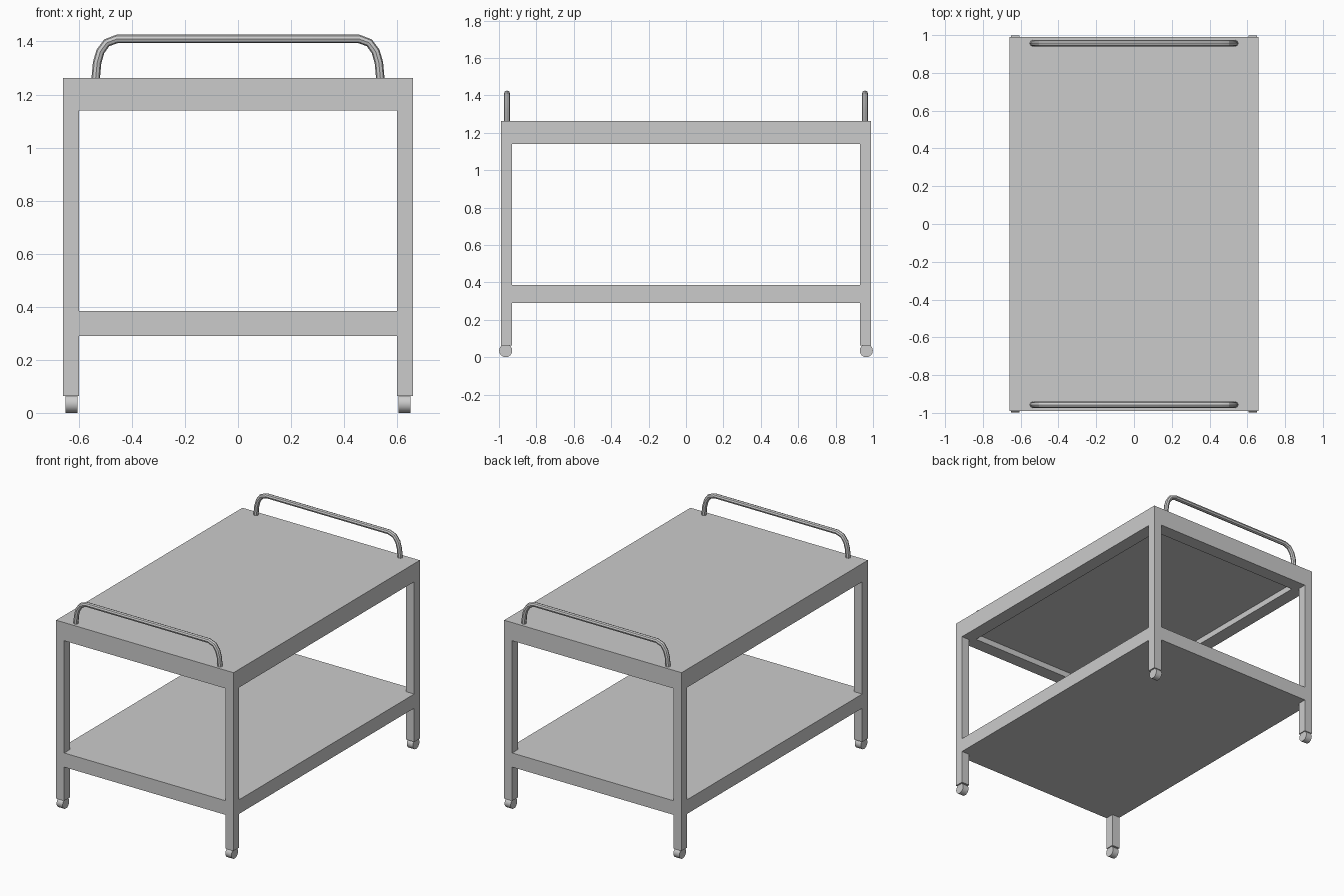
import bpy, bmesh
from mathutils import Vector

if "Cube" in bpy.data.objects:
    bpy.data.objects.remove(bpy.data.objects["Cube"])

HX, HY = 0.66, 0.99      # half footprint
LEG = 0.06               # square leg width


def finish(bm, name):
    mesh = bpy.data.meshes.new(name)
    bm.to_mesh(mesh)
    bm.free()
    obj = bpy.data.objects.new(name, mesh)
    bpy.context.collection.objects.link(obj)
    return obj


def box_bmesh(lo, hi):
    bm = bmesh.new()
    bmesh.ops.create_cube(bm, size=1)
    lo, hi = Vector(lo), Vector(hi)
    for v in bm.verts:
        v.co = (lo + hi) / 2 + v.co * (hi - lo)
    return bm


def smooth(obj):
    bpy.ops.object.select_all(action='DESELECT')
    obj.select_set(True)
    bpy.context.view_layer.objects.active = obj
    bpy.ops.object.shade_smooth_by_angle()


# Table top with a shallow recess underneath
bm = box_bmesh((-HX, -HY, 1.14), (HX, HY, 1.262))
bm.normal_update()
under = [f for f in bm.faces if f.normal.z < -0.9]
bmesh.ops.inset_region(bm, faces=under, thickness=0.13)
inner = bmesh.ops.extrude_face_region(bm, geom=under)
bmesh.ops.delete(bm, geom=under, context='FACES_ONLY')
bmesh.ops.translate(bm, vec=(0, 0, 0.04),
                    verts=[v for v in inner['geom'] if isinstance(v, bmesh.types.BMVert)])
bmesh.ops.recalc_face_normals(bm, faces=bm.faces)
finish(bm, "table_top")

# Lower shelf
finish(box_bmesh((-HX, -HY, 0.29), (HX, HY, 0.385)), "lower_shelf")

# Legs (above and below the shelf) and wheels
for sx, side in ((-1, "left"), (1, "right")):
    for sy, end in ((-1, "front"), (1, "back")):
        cx, cy = sx * (HX - LEG / 2), sy * (HY - LEG / 2)
        h = LEG / 2
        for part, z0, z1 in (("upper", 0.385, 1.14), ("lower", 0.063, 0.29)):
            finish(box_bmesh((cx - h, cy - h, z0), (cx + h, cy + h, z1)),
                   f"{part}_leg_{end}_{side}")
        bpy.ops.mesh.primitive_cylinder_add(
            vertices=16, radius=0.035, depth=0.045,
            location=(sx * 0.628, sy * 0.964, 0.035), rotation=(0, 1.5707963, 0))
        wheel = bpy.context.object
        wheel.name = f"wheel_{end}_{side}"
        smooth(wheel)

# Bent tube handles at both ends
half = [(0.537, 1.255), (0.531, 1.32), (0.519, 1.362), (0.495, 1.395), (0.455, 1.41)]
path = [(-x, z) for x, z in half] + half[::-1]
for y, end in ((-0.957, "front"), (0.957, "back")):
    curve = bpy.data.curves.new("handle_path", 'CURVE')
    curve.dimensions = '3D'
    curve.bevel_depth = 0.016
    curve.bevel_resolution = 2
    curve.use_fill_caps = True
    spline = curve.splines.new('POLY')
    spline.points.add(len(path) - 1)
    for p, (x, z) in zip(spline.points, path):
        p.co = (x, y, z, 1)
    handle = bpy.data.objects.new(f"handle_{end}", curve)
    bpy.context.collection.objects.link(handle)
    bpy.ops.object.select_all(action='DESELECT')
    handle.select_set(True)
    bpy.context.view_layer.objects.active = handle
    bpy.ops.object.convert(target='MESH')
    smooth(bpy.context.object)
